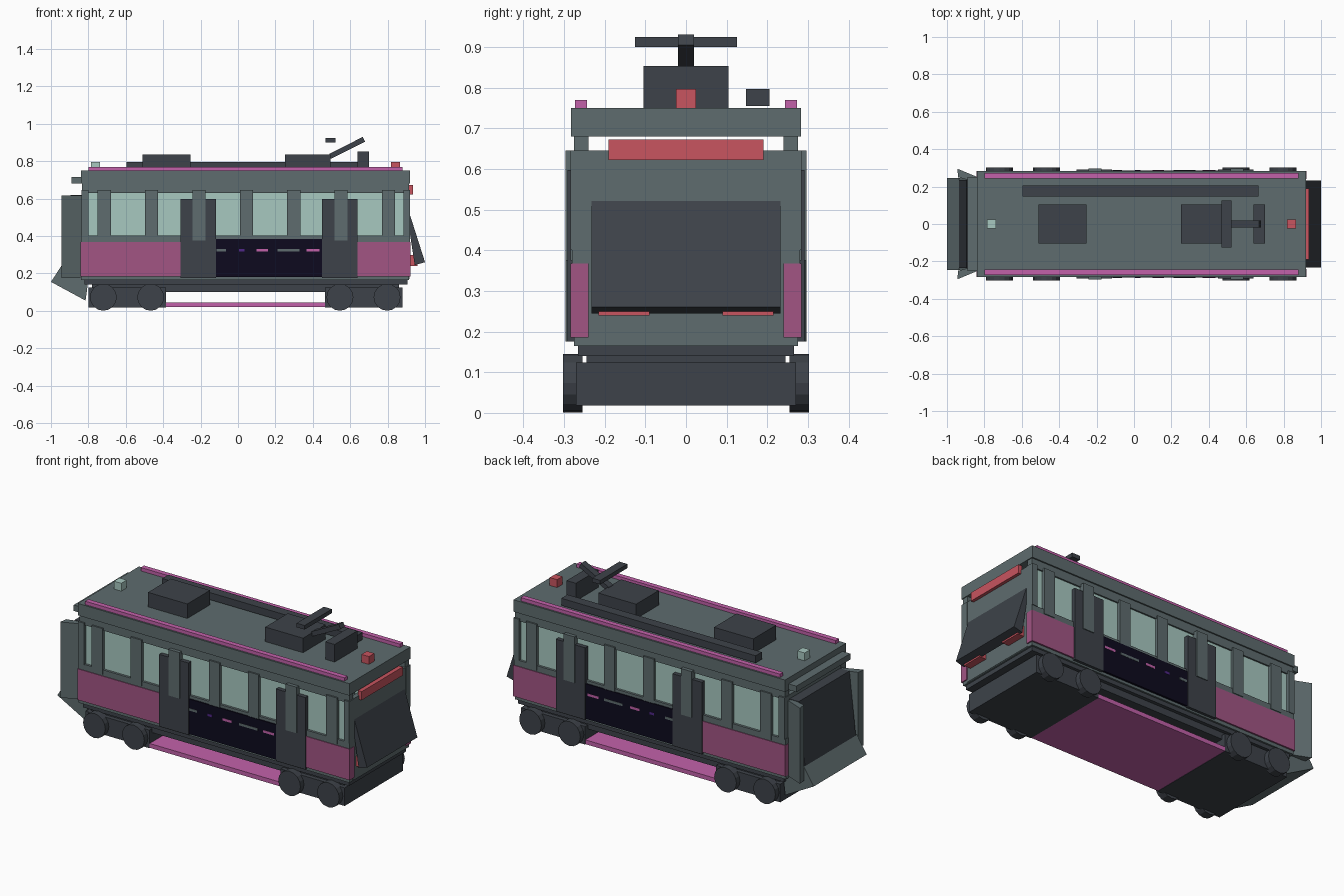
import bpy, bmesh, math
from mathutils import Matrix


def material(name, r, g, b):
    m = bpy.data.materials.new(name)
    m.diffuse_color = (r, g, b, 1)
    return m


GREY = material("slate grey", 0.112, 0.15, 0.156)
DARK = material("charcoal", 0.047, 0.055, 0.067)
PINK = material("plum panel", 0.36, 0.09, 0.23)
TRIM = material("bright pink trim", 0.54, 0.12, 0.40)
GLASS = material("pale green glass", 0.39, 0.58, 0.53)
RED = material("signal red", 0.58, 0.09, 0.115)
NAVY = material("navy display", 0.004, 0.003, 0.013)
PURPLE = material("violet dash", 0.08, 0.02, 0.25)


def finish(name, bm, mat):
    bmesh.ops.recalc_face_normals(bm, faces=bm.faces)
    me = bpy.data.meshes.new(name)
    bm.to_mesh(me)
    bm.free()
    me.materials.append(mat)
    ob = bpy.data.objects.new(name, me)
    bpy.context.collection.objects.link(ob)
    return ob


def box(name, mat, x0, x1, y0, y1, z0, z1):
    bm = bmesh.new()
    bmesh.ops.create_cube(bm, size=1)
    for v in bm.verts:
        v.co = ((x0 + x1) / 2 + v.co.x * (x1 - x0),
                (y0 + y1) / 2 + v.co.y * (y1 - y0),
                (z0 + z1) / 2 + v.co.z * (z1 - z0))
    return finish(name, bm, mat)


def pair(name, mat, x0, x1, y0, y1, z0, z1):
    """Same box on both long sides."""
    box(name + "_front", mat, x0, x1, -y1, -y0, z0, z1)
    box(name + "_back", mat, x0, x1, y0, y1, z0, z1)


def prism(name, mat, pts, lo, hi, axis="y"):
    """Extrude an xz outline along y, or an xy outline along z."""
    bm = bmesh.new()
    rings = []
    for d in (lo, hi):
        rings.append([bm.verts.new((a, d, b) if axis == "y" else (a, b, d)) for a, b in pts])
    bm.faces.new(rings[0])
    bm.faces.new(rings[1])
    n = len(pts)
    for i in range(n):
        j = (i + 1) % n
        bm.faces.new((rings[0][i], rings[0][j], rings[1][j], rings[1][i]))
    return finish(name, bm, mat)


# Body core, roof and top rails
box("body_core", GREY, -0.83, 0.915, -0.268, 0.268, 0.165, 0.40)
box("rear_wall", GREY, 0.89, 0.917, -0.245, 0.245, 0.17, 0.645)
box("front_wall", GREY, -0.835, -0.81, -0.245, 0.245, 0.17, 0.645)
box("roof", GREY, -0.84, 0.92, -0.283, 0.283, 0.68, 0.75)
pair("window_header", GREY, -0.835, 0.915, 0.24, 0.275, 0.63, 0.685)
pair("roof_trim", TRIM, -0.80, 0.88, 0.243, 0.273, 0.75, 0.77)
pair("sill", GREY, -0.84, 0.92, 0.24, 0.28, 0.365, 0.402)
pair("bottom_sill", GREY, -0.84, 0.915, 0.24, 0.275, 0.165, 0.187)
box("front_hood", GREY, -0.89, -0.84, -0.25, 0.25, 0.68, 0.715)

# Side panels and displays
pair("front_panel", PINK, -0.842, -0.305, 0.24, 0.284, 0.185, 0.367)
pair("rear_panel", PINK, 0.64, 0.922, 0.24, 0.284, 0.185, 0.367)
pair("display", NAVY, -0.12, 0.45, 0.26, 0.287, 0.18, 0.385)
for i, (x, w, m) in enumerate([(-0.09, 0.05, GREY), (0.02, 0.03, PURPLE),
                               (0.13, 0.06, TRIM), (0.27, 0.12, GREY), (0.40, 0.07, TRIM)]):
    pair(f"display_dash_{i}", m, x - w / 2, x + w / 2, 0.286, 0.2885, 0.318, 0.332)

# Glass and evenly spaced posts
pair("side_glass", GLASS, -0.81, 0.895, 0.245, 0.266, 0.39, 0.645)
for i in range(7):
    x = -0.715 + i * 0.2533
    outer = 0.296 if i in (2, 5) else 0.284
    pair(f"window_post_{i}", GREY, x - 0.035, x + 0.035, 0.24, outer, 0.375, 0.645)
pair("front_corner_post", GREY, -0.838, -0.80, 0.24, 0.284, 0.40, 0.645)
pair("rear_corner_post", GREY, 0.885, 0.92, 0.24, 0.284, 0.40, 0.645)

# Doors, each behind a post
for i, x in enumerate((-0.212, 0.545)):
    pair(f"door_{i}", DARK, x - 0.095, x + 0.095, 0.25, 0.291, 0.175, 0.597)

# Chassis, bogies, wheels and belly plate
box("chassis", DARK, -0.82, 0.905, -0.265, 0.265, 0.14, 0.166)
box("chassis_beam", DARK, -0.78, 0.86, -0.245, 0.245, 0.10, 0.14)
box("belly_plate", TRIM, -0.39, 0.47, -0.268, 0.268, 0.02, 0.045)
for name, x0, x1 in (("front_bogie", -0.80, -0.385), ("rear_bogie", 0.465, 0.88)):
    box(name, DARK, x0, x1, -0.27, 0.27, 0.018, 0.124)
for i, x in enumerate((-0.72, -0.467, 0.545, 0.797)):
    for side in (-1, 1):
        bm = bmesh.new()
        bmesh.ops.create_cone(bm, cap_ends=True, segments=16, radius1=0.072, radius2=0.072,
                              depth=0.048, matrix=Matrix.Translation((x, side * 0.279, 0.073))
                              @ Matrix.Rotation(math.pi / 2, 4, "X"))
        finish(f"wheel_{i}_{'back' if side > 0 else 'front'}", bm, DARK)

# Front end: sloped screen, flared side flaps and angled bumper
prism("front_screen", DARK, [(-0.94, 0.22), (-0.895, 0.62), (-0.835, 0.62), (-0.835, 0.22)],
      -0.235, 0.235)
for s, tag in ((-1, "front"), (1, "back")):
    flap = [(-0.945, 0.296), (-0.835, 0.25), (-0.85, 0.225), (-0.96 + 0.02, 0.25)]
    prism("side_flap_" + tag, GREY, [(x, s * y) for x, y in flap], 0.175, 0.618, "z")
prism("bumper", GREY, [(-1.0, 0.155), (-0.935, 0.255), (-0.80, 0.165), (-0.815, 0.055)],
      -0.245, 0.245)

# Rear end: tilted dark screen, red sign and tail lights
prism("rear_screen", DARK, [(0.915, 0.527), (1.0, 0.26), (0.945, 0.245), (0.912, 0.46)],
      -0.233, 0.233)
box("rear_sign", RED, 0.91, 0.935, -0.19, 0.19, 0.622, 0.672)
pair("tail_light", RED, 0.915, 0.96, 0.09, 0.215, 0.24, 0.30)

# Roof equipment
for name, x0, x1, z1 in (("front_roof_unit", -0.51, -0.255, 0.835),
                         ("rear_roof_unit", 0.25, 0.495, 0.835),
                         ("pole_stop", 0.64, 0.70, 0.853)):
    box(name, DARK, x0, x1, -0.105, 0.105, 0.748, z1)
box("roof_conduit", DARK, -0.595, 0.665, 0.148, 0.205, 0.755, 0.797)
prism("collector_arm", DARK, [(0.475, 0.815), (0.49, 0.84), (0.667, 0.93), (0.68, 0.905), (0.50, 0.815)],
      -0.02, 0.02)
box("collector_bar", DARK, 0.468, 0.52, -0.126, 0.126, 0.90, 0.924)
box("rear_beacon", RED, 0.818, 0.866, -0.025, 0.025, 0.748, 0.796)
box("front_beacon", GLASS, -0.787, -0.739, -0.025, 0.025, 0.748, 0.796)
